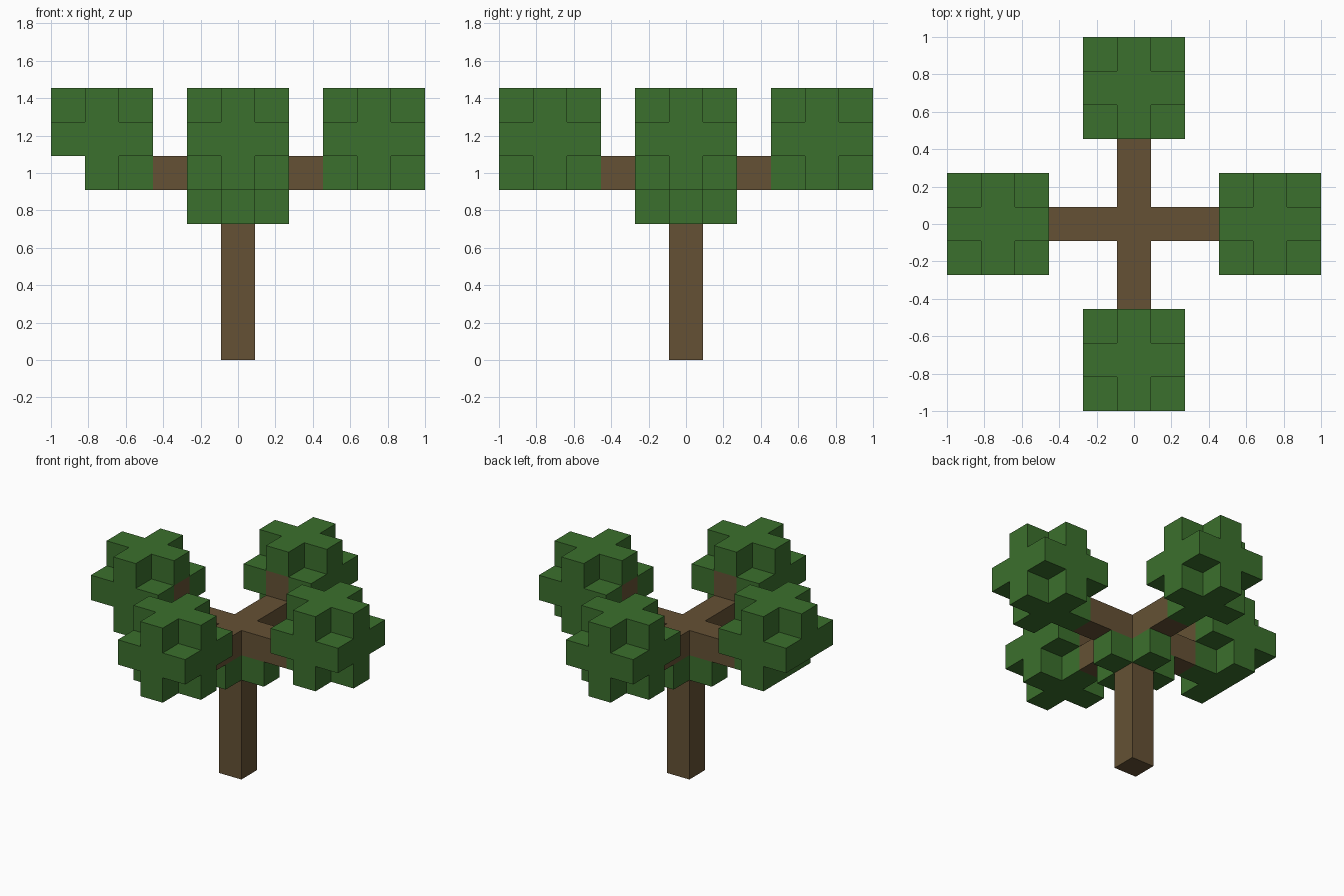
import bpy
import bmesh
from itertools import product
from mathutils import Vector

UNIT = 2 / 11  # edge of one block
SIDES = [(1, 0), (0, 1), (-1, 0), (0, -1)]
NAMES = ["right", "back", "left", "front"]

cube = bpy.data.objects.get("Cube")
if cube:
    bpy.data.objects.remove(cube, do_unlink=True)


def make_material(name, rgb):
    mat = bpy.data.materials.new(name)
    mat.use_nodes = True
    mat.diffuse_color = (*rgb, 1)
    mat.node_tree.nodes["Principled BSDF"].inputs["Base Color"].default_value = (*rgb, 1)
    return mat


bark = make_material("bark_brown", (0.130, 0.083, 0.035))
leaf = make_material("leaf_green", (0.044, 0.162, 0.026))

parts = {}  # name -> (material, set of block cells)

# Trunk and the four arms, each stepping up one block inside its leaf clump
parts["trunk"] = (bark, {(0, 0, z) for z in range(6)})
for (dx, dy), side in zip(SIDES, NAMES):
    arm = {(dx * r, dy * r, 5) for r in (1, 2)}
    arm |= {(dx * r, dy * r, 6) for r in (3, 4)}
    parts["branch_" + side] = (bark, arm)

# Leaf clumps: three-block cubes without their corners
for (dx, dy), side in zip(SIDES, NAMES):
    clump = {(dx * 4 + i, dy * 4 + j, 6 + k)
             for i, j, k in product((-1, 0, 1), repeat=3)
             if abs(i) + abs(j) + abs(k) < 3}
    clump -= parts["branch_" + side][1]
    if side == "left":
        clump.discard((-5, 0, 5))  # one block has fallen away
    parts["leaves_" + side] = (leaf, clump)

# Collar of leaves under the arms
parts["leaf_collar"] = (leaf, {(dx, dy, 4) for dx, dy in SIDES})

solid = set().union(*(cells for _, cells in parts.values()))


def build_part(name, mat, cells):
    """Make the outer skin of a group of blocks."""
    bm = bmesh.new()
    for cell in cells:
        centre = Vector(cell) + Vector((0, 0, 0.5))
        for axis, sign in product(range(3), (-1, 1)):
            normal = Vector((0, 0, 0))
            normal[axis] = sign
            if tuple(int(c + n) for c, n in zip(cell, normal)) in solid:
                continue
            u = Vector((0, 0, 0))
            u[(axis + 1) % 3] = 0.5
            v = normal.cross(u)
            middle = centre + normal / 2
            corners = (middle - u - v, middle + u - v, middle + u + v, middle - u + v)
            bm.faces.new([bm.verts.new(p * UNIT) for p in corners])
    bmesh.ops.remove_doubles(bm, verts=bm.verts, dist=0.001)
    bmesh.ops.dissolve_limit(bm, angle_limit=0.01, verts=bm.verts, edges=bm.edges)
    mesh = bpy.data.meshes.new(name)
    bm.to_mesh(mesh)
    bm.free()
    mesh.materials.append(mat)
    bpy.context.collection.objects.link(bpy.data.objects.new(name, mesh))


for part_name, (part_mat, part_cells) in parts.items():
    build_part(part_name, part_mat, part_cells)
